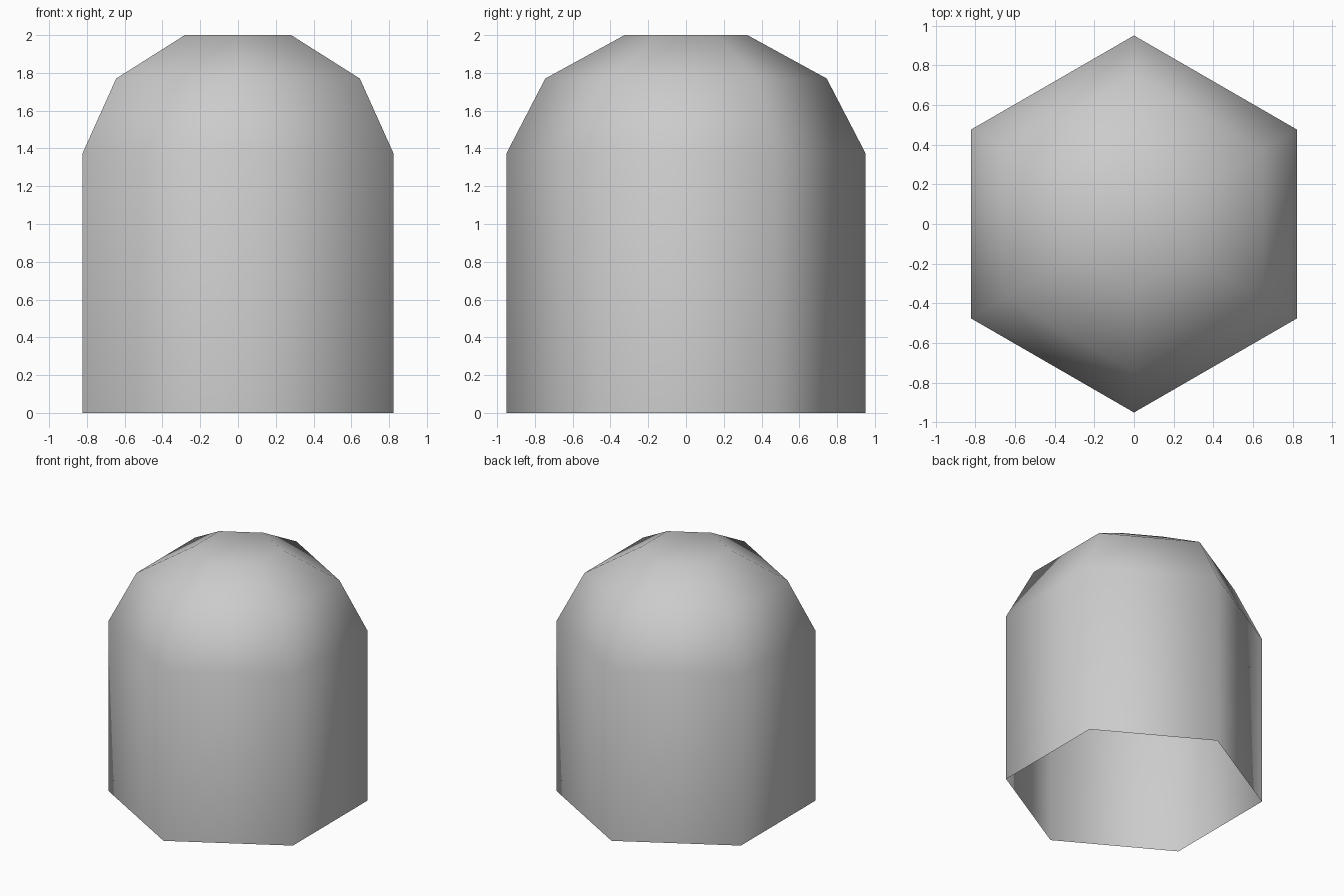
import bpy
import bmesh
from math import cos, sin, pi

cube = bpy.data.objects.get("Cube")
if cube:
    bpy.data.objects.remove(cube, do_unlink=True)

SIDES = 6
PROFILE = [(0.95, 0.0), (0.95, 1.375), (0.745, 1.77), (0.325, 2.0)]  # radius, height


def make_material(name, colour):
    mat = bpy.data.materials.new(name)
    mat.use_nodes = True
    mat.diffuse_color = colour
    mat.node_tree.nodes["Principled BSDF"].inputs["Base Color"].default_value = colour
    return mat


# Hexagonal shell, open at the bottom, with corners facing front and back
bm = bmesh.new()
rings = []
for radius, height in PROFILE:
    angles = [pi / 2 + 2 * pi * i / SIDES for i in range(SIDES)]
    rings.append([bm.verts.new((radius * cos(a), radius * sin(a), height)) for a in angles])

for low, high in zip(rings, rings[1:]):
    for i in range(SIDES):
        j = (i + 1) % SIDES
        bm.faces.new((low[i], low[j], high[j], high[i]))

# Flat cap on top of the dome
bm.faces.new(rings[-1])
for face in bm.faces:
    face.smooth = True

mesh = bpy.data.meshes.new("domed_shell")
bm.to_mesh(mesh)
bm.free()
mesh.materials.append(make_material("light grey", (0.6, 0.6, 0.6, 1.0)))
shell = bpy.data.objects.new("domed_shell", mesh)
bpy.context.collection.objects.link(shell)
